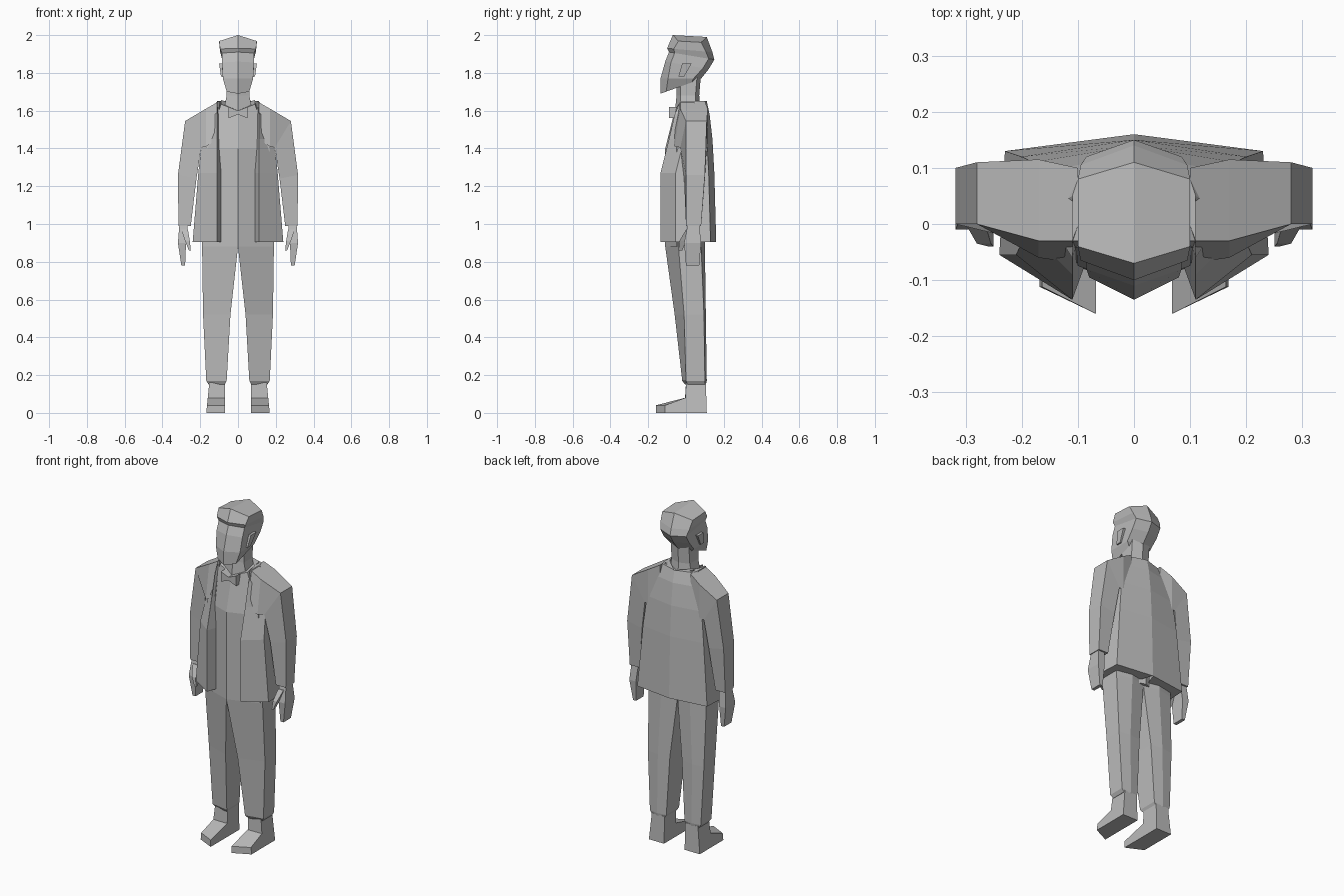
import bpy, bmesh

if "Cube" in bpy.data.objects:
    bpy.data.objects.remove(bpy.data.objects["Cube"])

GREY = (.5, .5, .5, 1)
grey = bpy.data.materials.new("plain grey")
grey.use_nodes = True
grey.diffuse_color = GREY
grey.node_tree.nodes["Principled BSDF"].inputs["Base Color"].default_value = GREY


def loft(name, rings, closed=True):
    """Skin the rings and mirror across x; open rings are half sections ending on x = 0."""
    bm = bmesh.new()
    rows = [[bm.verts.new(point) for point in ring] for ring in rings]
    count = len(rows[0])
    for lower, upper in zip(rows, rows[1:]):
        for i in range(count if closed else count - 1):
            j = (i + 1) % count
            bm.faces.new((lower[i], lower[j], upper[j], upper[i]))
    bm.faces.new(reversed(rows[0]))
    bm.faces.new(rows[-1])
    if closed:
        bmesh.ops.recalc_face_normals(bm, faces=bm.faces)
    mesh = bpy.data.meshes.new(name)
    bm.to_mesh(mesh)
    bm.free()
    mesh.materials.append(grey)
    obj = bpy.data.objects.new(name, mesh)
    bpy.context.collection.objects.link(obj)
    mirror = obj.modifiers.new("Mirror", "MIRROR")
    mirror.merge_threshold = .0005


def section(z, width, front, back, bevel=.04, drop=0, rise=0):
    """Half of a six-sided section; its sides drop and its back rises."""
    outline = ((0, front, 0), (width, front + bevel, drop),
               (width, back - bevel, drop), (0, back, 0))
    return [(x, y, z - fall + rise * (y - front) / (back - front))
            for x, y, fall in outline]


def jacket_section(z, width, front, back):
    """Half of an open coat: inner edge, lapel edge, side front, side back, spine."""
    lapel = min(.11, width)
    outline = ((lapel - .02, front + .055), (lapel, front), (width, front + .08),
               (width - .01, back - .03), (0, back))
    return [(x, y, z) for x, y in outline]


def block(z, inner, outer, front, back, skew=0, drop=0, ridge=0):
    """Limb section whose inner side leans forward and down, with an optional back ridge."""
    ring = [(inner, front - skew, z - drop), (outer, front, z),
            (outer, back, z), (inner, back, z - drop)]
    if ridge:
        ring.insert(3, ((inner + outer) / 2, back + ridge, z))
    return ring


# Head with faceted hair
loft("head", [
    section(z=1.69, width=.06, front=-.135, back=.06, bevel=.03, rise=.07),
    section(z=1.77, width=.08, front=-.135, back=.08),
    section(z=1.86, width=.085, front=-.11, back=.12, bevel=.03, rise=-.04),
    section(z=1.91, width=.085, front=-.09, back=.15, bevel=.03, rise=-.04),
    section(z=1.93, width=.095, front=-.1, back=.14, bevel=.035, rise=-.02),
    section(z=2, width=.1, front=-.07, back=.11, bevel=.03, drop=.03, rise=-.01),
], closed=False)

# Ears
loft("ears", [
    block(z=1.78, inner=.07, outer=.09, front=-.04, back=-.01),
    block(z=1.85, inner=.07, outer=.1, front=-.02, back=.03),
])

# Neck
loft("neck", [
    section(z=1.58, width=.08, front=-.06, back=.08, bevel=.03),
    section(z=1.68, width=.06, front=-.05, back=.07, bevel=.02),
    section(z=1.8, width=.06, front=-.05, back=.08, bevel=.02),
], closed=False)

# Shirt front and torso
loft("shirt", [
    section(z=.88, width=.18, front=-.11, back=.1, bevel=.06),
    section(z=1.4, width=.17, front=-.11, back=.11, bevel=.06),
    section(z=1.6, width=.09, front=-.06, back=.09, bevel=.02, drop=-.03, rise=.03),
], closed=False)

# Open jacket
loft("jacket", [
    jacket_section(z=.905, width=.24, front=-.135, back=.16),
    jacket_section(z=1.27, width=.21, front=-.135, back=.15),
    jacket_section(z=1.45, width=.19, front=-.09, back=.14),
    jacket_section(z=1.58, width=.16, front=-.06, back=.125),
    jacket_section(z=1.65, width=.11, front=-.03, back=.11),
], closed=False)

# Bow tie
bow = ((0, 1.6), (0, 1.58), (.05, 1.56), (.05, 1.62))
loft("bow_tie", [[(x, y, z) for x, z in bow] for y in (-.09, -.05)])

# Sleeves from collar to wrist
loft("sleeves", [
    block(z=1.65, inner=.1, outer=.1, front=-.03, back=.1, skew=.04, drop=.2),
    block(z=1.61, inner=.17, outer=.17, front=-.03, back=.115, skew=.03, drop=.2),
    block(z=1.545, inner=.195, outer=.28, front=0, back=.11, skew=.03, drop=.14),
    block(z=1.26, inner=.22, outer=.318, front=0, back=.1, skew=.01, drop=.02),
    block(z=.99, inner=.25, outer=.315, front=0, back=.08),
])

# Hands and thumbs
loft("hands", [
    block(z=1, inner=.265, outer=.31, front=.01, back=.07),
    block(z=.9, inner=.275, outer=.318, front=-.01, back=.08),
    block(z=.78, inner=.28, outer=.3, front=0, back=.07),
])
loft("thumbs", [
    block(z=.97, inner=.265, outer=.3, front=0, back=.03),
    block(z=.91, inner=.255, outer=.28, front=-.035, back=0),
    block(z=.86, inner=.25, outer=.26, front=-.04, back=-.02),
])

# Trouser legs with turned-in hems
loft("trouser_legs", [
    block(z=.15, inner=.07, outer=.155, front=.01, back=.1, skew=.015, ridge=.005),
    block(z=.17, inner=.06, outer=.168, front=0, back=.1, skew=.02, ridge=.01),
    block(z=.52, inner=.04, outer=.185, front=-.01, back=.095, skew=.05, ridge=.01),
    block(z=.88, inner=0, outer=.19, front=-.04, back=.08, skew=.07, ridge=.02),
    block(z=.98, inner=0, outer=.19, front=-.04, back=.08, skew=.07, ridge=.02),
])

# Shoes: side profile swept outward, toes slanting back and ankles narrowing
shoe = ((.11, 0), (.105, .16), (0, .16), (-.005, .08), (-.16, .04), (-.16, 0))
loft("shoes", [
    [(x - taper * z, y + slant * max(0, -y), z) for y, z in shoe]
    for x, taper, slant in ((.068, 0, 0), (.168, .1, .3))
])
